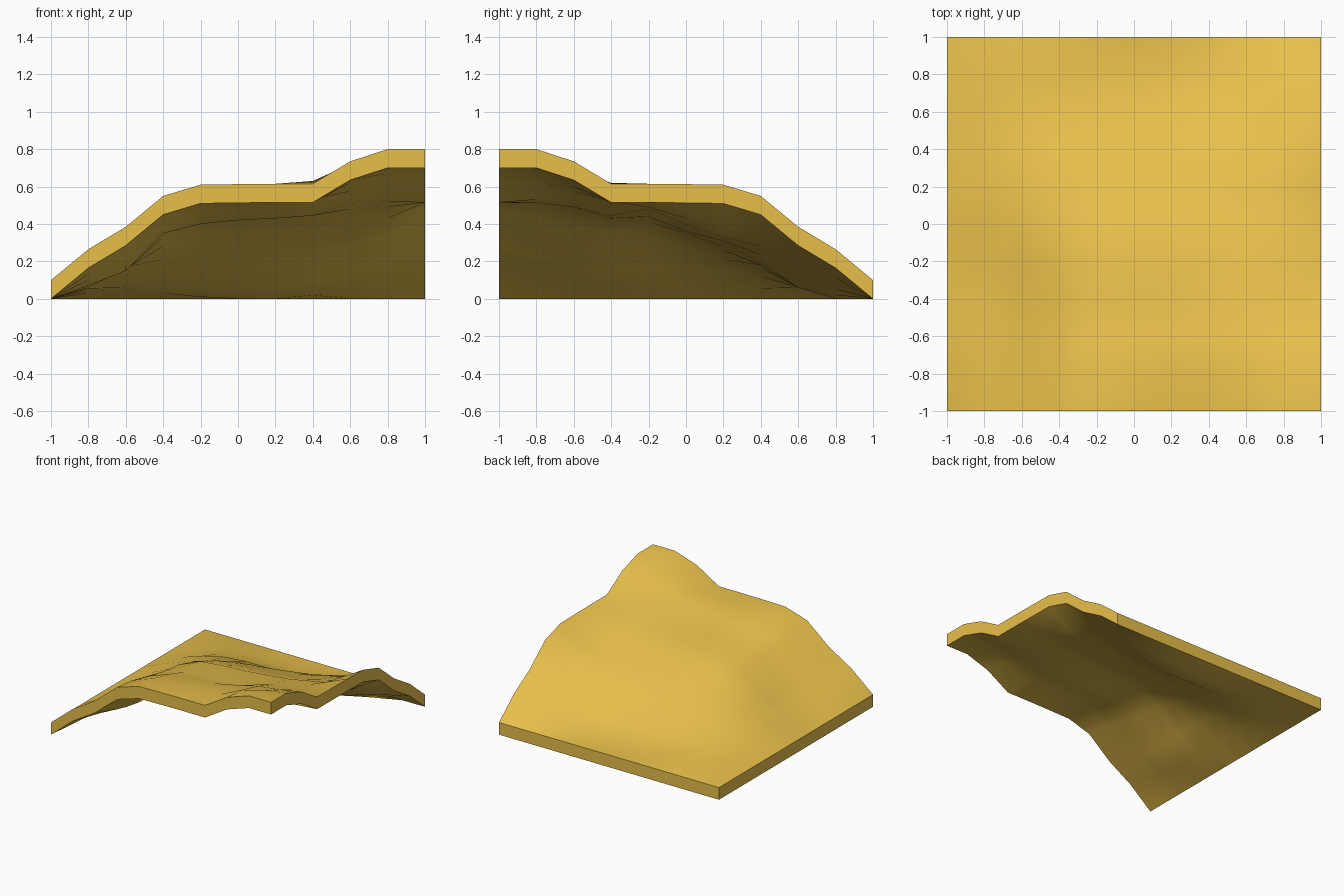
import bpy, bmesh, math

if "Cube" in bpy.data.objects:
    bpy.data.objects.remove(bpy.data.objects["Cube"])

THICK = 0.10
N = 10

# Shared profile of the two raised borders (front: left to right, right: back to front)
edge = [0, .165, .285, .45, .51, .513, .515, .515, .635, .70, .70]

# Interior heights of the hillside, rows from front to back, columns left to right
inner = [
    [.13, .23, .43, .50, .51, .515, .53, .62, .67],
    [.10, .18, .39, .46, .48, .49, .53, .575, .60],
    [.07, .15, .35, .40, .42, .43, .445, .51, .52],
    [.06, .16, .33, .41, .43, .44, .46, .48, .49],
    [.08, .17, .28, .34, .35, .36, .38, .40, .43],
    [.08, .15, .21, .26, .28, .30, .31, .33, .37],
    [.055, .12, .165, .18, .18, .195, .235, .28, .33],
    [.045, .06, .06, .06, .06, .06, .09, .14, .20],
    [.03, .04, .03, .01, 0, 0, .02, .05, .11],
]


def height(i, j):
    if i == 0 or j == N:
        return 0.0
    if j == 0:
        return edge[i]
    if i == N:
        return edge[N - j]
    return inner[j - 1][i - 1]


# Terrain underside
bm = bmesh.new()
bmesh.ops.create_grid(bm, x_segments=N, y_segments=N, size=1.0)
for v in bm.verts:
    v.co.z = height(round((v.co.x + 1) * N / 2), round((v.co.y + 1) * N / 2))

# Slab thickness: lift a copy of the surface straight up
ext = bmesh.ops.extrude_face_region(bm, geom=bm.faces[:], use_keep_orig=True)
bmesh.ops.translate(bm, vec=(0, 0, THICK),
                    verts=[g for g in ext["geom"] if isinstance(g, bmesh.types.BMVert)])
bmesh.ops.recalc_face_normals(bm, faces=bm.faces[:])

mesh = bpy.data.meshes.new("hill_corner_terrain")
bm.to_mesh(mesh)
bm.free()
terrain = bpy.data.objects.new("hill_corner_terrain", mesh)
bpy.context.collection.objects.link(terrain)

# Sand colour
sand = bpy.data.materials.new("sand")
sand.diffuse_color = (0.80, 0.52, 0.07, 1)
sand.use_nodes = True
sand.node_tree.nodes["Principled BSDF"].inputs["Base Color"].default_value = sand.diffuse_color
mesh.materials.append(sand)

# Smooth hillside with crisp slab borders
bpy.context.view_layer.objects.active = terrain
terrain.select_set(True)
bpy.ops.object.shade_smooth_by_angle(angle=math.radians(45))
